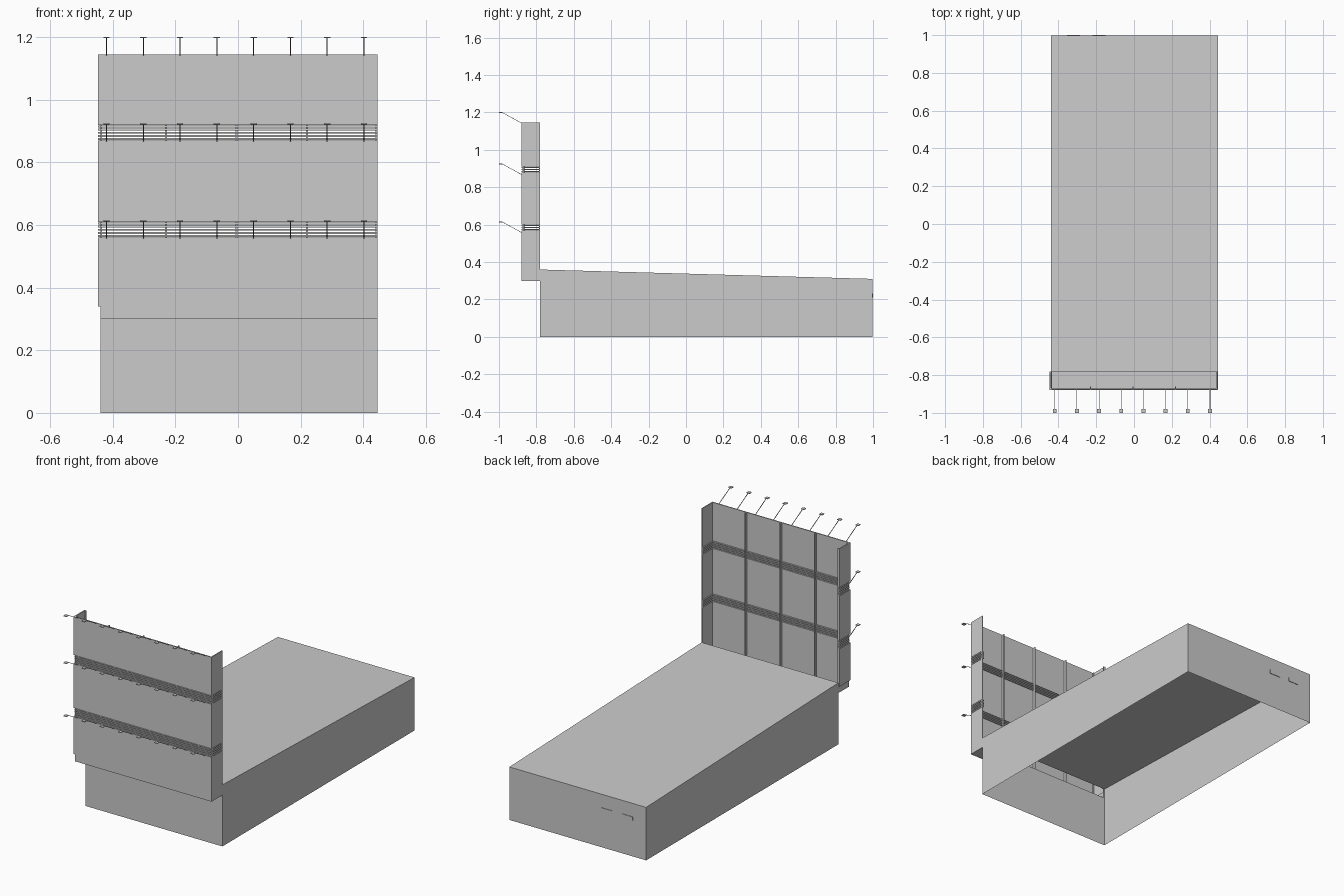
import bpy, bmesh
from mathutils import Vector

if "Cube" in bpy.data.objects:
    bpy.data.objects.remove(bpy.data.objects["Cube"])


def make_object(name, bm):
    bmesh.ops.recalc_face_normals(bm, faces=bm.faces)
    mesh = bpy.data.meshes.new(name)
    bm.to_mesh(mesh)
    bm.free()
    ob = bpy.data.objects.new(name, mesh)
    bpy.context.collection.objects.link(ob)
    return ob


def add_box(bm, x0, x1, y0, y1, z0, z1):
    verts = bmesh.ops.create_cube(bm, size=1)["verts"]
    for v in verts:
        v.co = (x1 if v.co.x > 0 else x0,
                y1 if v.co.y > 0 else y0,
                z1 if v.co.z > 0 else z0)
    return verts


def add_face(bm, *points):
    bm.faces.new([bm.verts.new(p) for p in points])


L, R = -0.44, 0.445            # hall sides
FRONT, BACK = -0.78, 0.997     # hall ends
FACE = -0.88                   # facade front
T = 0.006                      # sheet thickness
LEDGE = 0.30
BANDS = [(0.56, 0.61), (0.87, 0.92)]
TOP = 1.145

# Hall: sheet walls and sloping roof, open below and behind the facade
bm = bmesh.new()
for x in (L, R):
    add_face(bm, (x, FRONT, 0), (x, BACK, 0), (x, BACK, 0.31), (x, FRONT, 0.36))
add_face(bm, (L, FRONT, 0), (R, FRONT, 0), (R, FRONT, LEDGE), (L, FRONT, LEDGE))
add_face(bm, (L, BACK, 0), (R, BACK, 0), (R, BACK, 0.31), (L, BACK, 0.31))
add_face(bm, (L, FRONT, 0.36), (R, FRONT, 0.36), (R, BACK, 0.31), (L, BACK, 0.31))
bmesh.ops.remove_doubles(bm, verts=bm.verts, dist=1e-5)
make_object("hall", bm)

# Two small vents on the back wall
bm = bmesh.new()
for x in (-0.185, -0.32):
    add_box(bm, x - 0.035, x + 0.035, BACK - 0.003, 1.0, 0.21, 0.232)
make_object("back_vents", bm)

# Facade: three stacked U-shaped panels
levels = [(LEDGE, BANDS[0][0]), (BANDS[0][1], BANDS[1][0]), (BANDS[1][1], TOP)]
for i, (z0, z1) in enumerate(levels):
    bm = bmesh.new()
    add_box(bm, L, R, FACE, FACE + T, z0, z1)
    add_box(bm, R - T, R, FACE + T, FRONT, z0, z1)
    add_box(bm, L - 0.008, L, FACE, FRONT, max(z0, 0.34), z1)
    if i == 0:
        add_box(bm, L, L + T, FACE + T, FRONT, z0, 0.34)
    make_object(f"facade_panel_{i + 1}", bm)

# Ledge closing the facade underneath
bm = bmesh.new()
add_box(bm, L, R, FACE, FRONT, LEDGE, LEDGE + 0.004)
make_object("facade_ledge", bm)

# Louvre slats in the bands, wrapping onto both returns
for i, (z0, z1) in enumerate(BANDS):
    bm = bmesh.new()
    n = 5
    for k in range(n):
        z = z0 + (z1 - z0) * (k + 0.5) / n
        a, b = z - 0.003, z + 0.003
        add_box(bm, L, R, FACE, FACE + 0.01, a, b)
        add_box(bm, R - 0.01, R, FACE + 0.01, FRONT, a, b)
        add_box(bm, L - 0.008, L + 0.002, FACE + 0.01, FRONT, a, b)
    make_object(f"louvre_band_{i + 1}", bm)

# Upright posts behind the facade and at the return edges
bm = bmesh.new()
for x in (-0.23, -0.005, 0.22):
    add_box(bm, x - 0.003, x + 0.003, FACE + T, FACE + 0.02, LEDGE, TOP)
for x in (L, R - T):
    add_box(bm, x, x + T, FRONT - T, FRONT, 0.34, TOP)
    add_box(bm, x, x + T, FACE + T, FACE + 2 * T, 0.34, TOP)
make_object("facade_posts", bm)

# Rows of sign lamps: slanted arm and flat head
for i, z in enumerate((BANDS[0][0], BANDS[1][0], TOP)):
    bm = bmesh.new()
    for k in range(8):
        x = -0.42 + 0.1175 * k
        arm = add_box(bm, x - 0.0015, x + 0.0015, -0.982, FACE, z - 0.003, z)
        for v in arm:
            if v.co.y < -0.95:
                v.co.z += 0.056
        add_box(bm, x - 0.01, x + 0.01, -1.0, -0.98, z + 0.052, z + 0.056)
    make_object(f"lamp_row_{i + 1}", bm)
